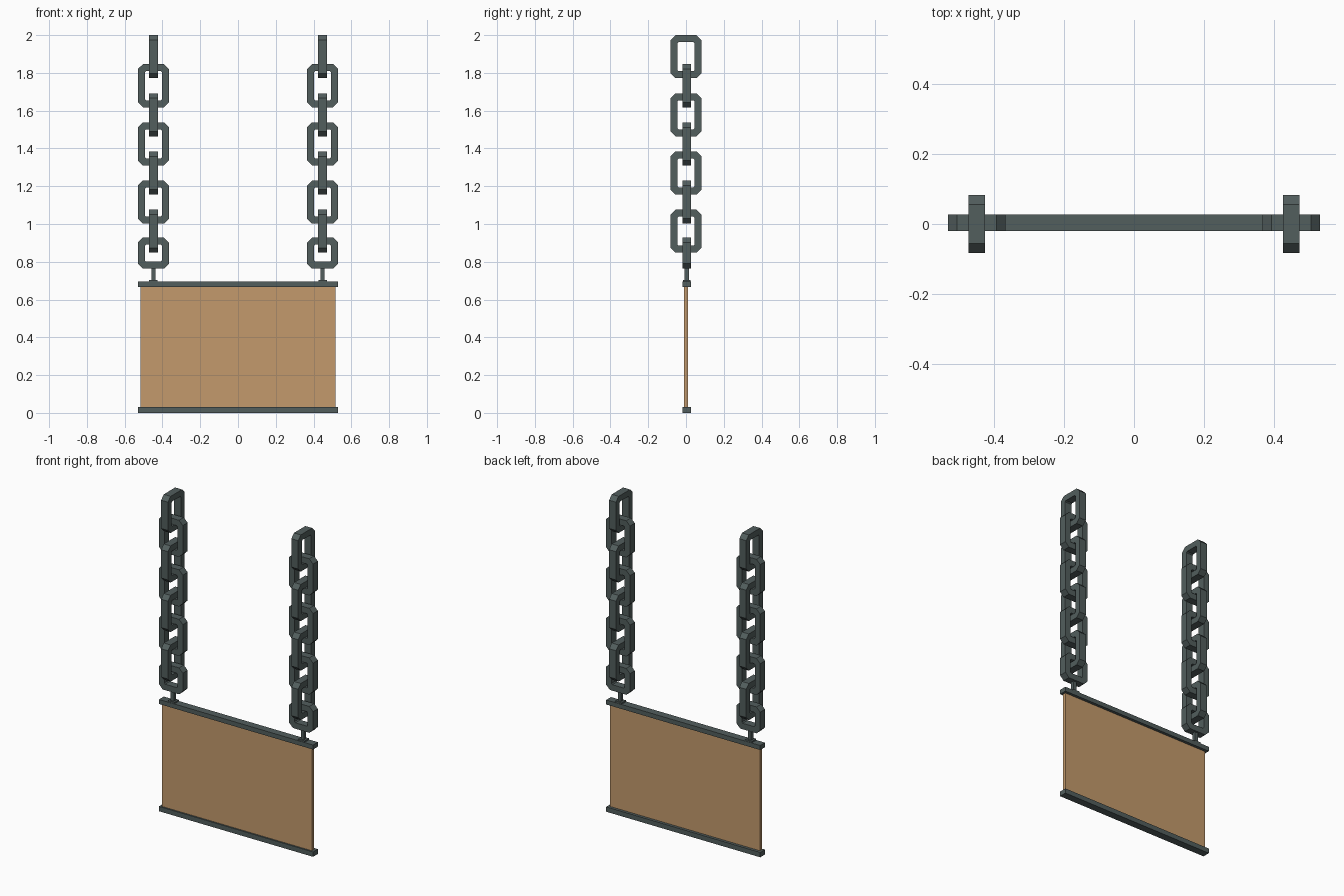
import bpy, bmesh
from mathutils import Vector

if "Cube" in bpy.data.objects:
    bpy.data.objects.remove(bpy.data.objects["Cube"])


def material(name, rgb):
    m = bpy.data.materials.new(name)
    m.diffuse_color = (*rgb, 1)
    m.use_nodes = True
    m.node_tree.nodes["Principled BSDF"].inputs["Base Color"].default_value = m.diffuse_color
    return m


iron = material("dark iron", (0.085, 0.112, 0.110))
wood = material("tan wood", (0.552, 0.323, 0.150))


def make_object(name, bm, mat):
    bmesh.ops.recalc_face_normals(bm, faces=bm.faces)
    me = bpy.data.meshes.new(name)
    bm.to_mesh(me)
    bm.free()
    me.materials.append(mat)
    ob = bpy.data.objects.new(name, me)
    bpy.context.collection.objects.link(ob)
    return ob


def box(name, lo, hi, mat):
    bm = bmesh.new()
    bmesh.ops.create_cube(bm, size=1)
    lo, hi = Vector(lo), Vector(hi)
    for v in bm.verts:
        v.co = (lo + hi) / 2 + v.co * (hi - lo)
    return make_object(name, bm, mat)


def octagon(w, h, c):
    """Chamfered rectangle outline with half sizes w, h and corner cut c."""
    return [(w, h - c), (w - c, h), (c - w, h), (-w, h - c),
            (-w, c - h), (c - w, -h), (w - c, -h), (w, c - h)]


def link(name, x, y, z0, z1, across_x):
    """Chamfered chain link, lying in the xz plane or the yz plane."""
    bm = bmesh.new()
    half, bar, depth = 0.082, 0.037, 0.0235
    zc, h = (z0 + z1) / 2, (z1 - z0) / 2
    loops = []
    for outline, d in ((octagon(half, h, 0.026), -depth),
                       (octagon(half, h, 0.026), depth),
                       (octagon(half - bar, h - bar, 0.006), depth),
                       (octagon(half - bar, h - bar, 0.006), -depth)):
        loops.append([bm.verts.new((x + u, y + d, zc + v) if across_x
                                   else (x + d, y + u, zc + v))
                      for u, v in outline])
    for i in range(4):
        a, b = loops[i], loops[(i + 1) % 4]
        for j in range(8):
            k = (j + 1) % 8
            bm.faces.new((a[j], a[k], b[k], b[j]))
    return make_object(name, bm, iron)


YC = 0.004
# sign panel and its two rails
box("sign_panel", (-0.515, -0.01, 0.02), (0.515, 0.01, 0.68), wood)
box("bottom_rail", (-0.53, YC - 0.0235, 0), (0.53, YC + 0.0235, 0.03), iron)
box("top_rail", (-0.53, YC - 0.0235, 0.667), (0.53, YC + 0.0235, 0.695), iron)

for side, sx in (("left", -0.448), ("right", 0.448)):
    # eye bolt stem and flange
    box(f"{side}_bolt_flange", (sx - 0.023, YC - 0.021, 0.69),
        (sx + 0.023, YC + 0.021, 0.704), iron)
    box(f"{side}_bolt_stem", (sx - 0.011, YC - 0.011, 0.69),
        (sx + 0.011, YC + 0.011, 0.78), iron)
    # short eye link at the bottom, then seven alternating links
    link(f"{side}_eye_link", sx, YC, 0.764, 0.928, True)
    for i in range(7):
        top = 2.0 - 0.154 * i
        across = i % 2 == 1
        link(f"{side}_chain_link_{i + 1}", sx, YC if across else 0,
             top - 0.228, top, across)
